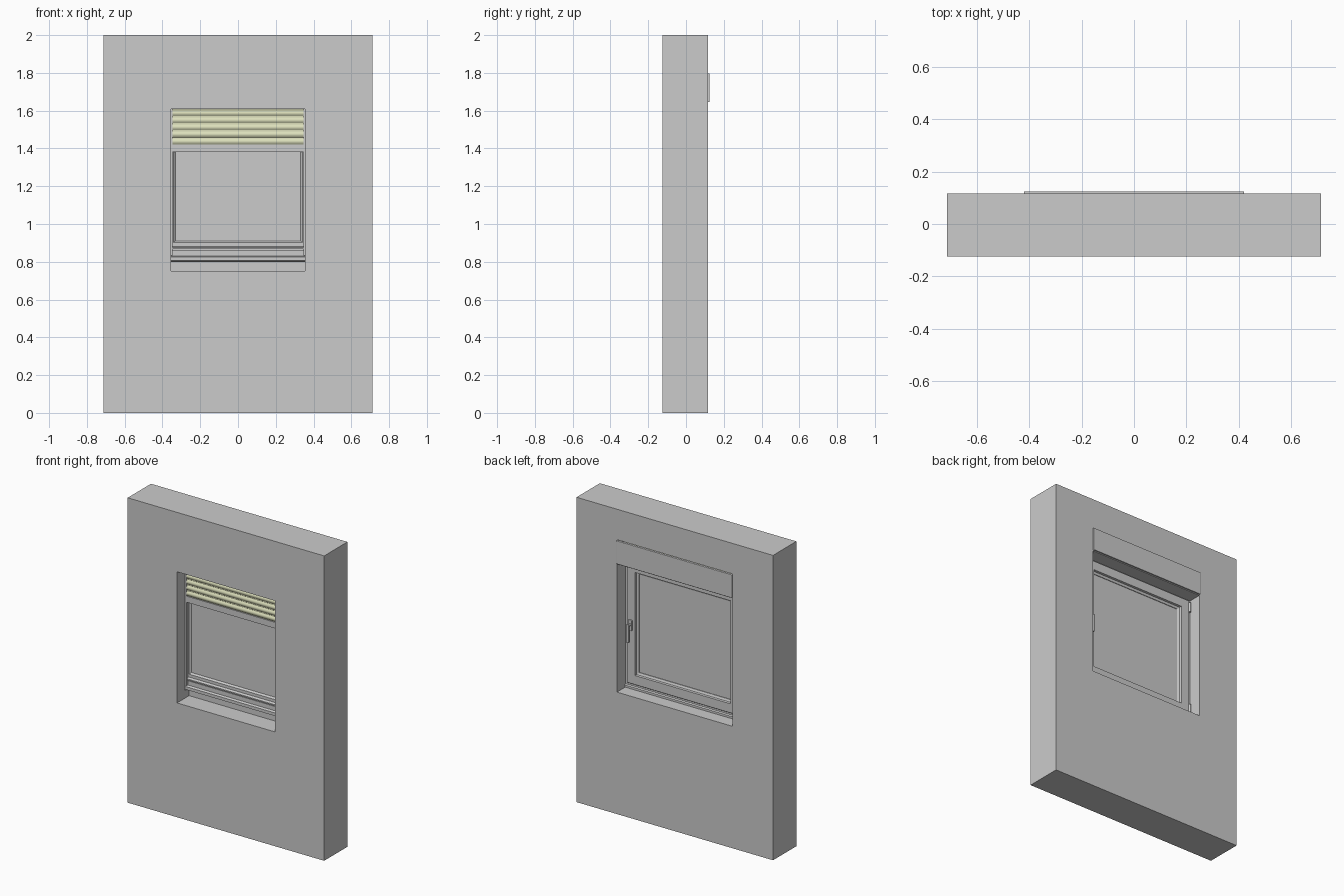
import bpy, bmesh, math
from mathutils import Matrix

if "Cube" in bpy.data.objects:
    bpy.data.objects.remove(bpy.data.objects["Cube"])


def finish(name, bm, mat=None, smooth=False):
    bmesh.ops.recalc_face_normals(bm, faces=bm.faces)
    me = bpy.data.meshes.new(name)
    bm.to_mesh(me)
    bm.free()
    ob = bpy.data.objects.new(name, me)
    bpy.context.collection.objects.link(ob)
    if mat:
        me.materials.append(mat)
    if smooth:
        bpy.ops.object.select_all(action='DESELECT')
        ob.select_set(True)
        bpy.context.view_layer.objects.active = ob
        bpy.ops.object.shade_smooth_by_angle(angle=math.radians(35))
    return ob


def box(name, x, y, z, bevel=0):
    bm = bmesh.new()
    bmesh.ops.create_cube(bm, size=1)
    for v in bm.verts:
        v.co = [a + (c + 0.5) * (b - a) for c, (a, b) in zip(v.co, (x, y, z))]
    if bevel:
        bmesh.ops.bevel(bm, geom=bm.edges[:], offset=bevel, segments=2,
                        affect='EDGES', profile=0.5)
    return finish(name, bm)


def extrude_x(name, pts, x0, x1, mat=None, smooth=False):
    """Closed (y, z) profile extruded along x."""
    bm = bmesh.new()
    f = bm.faces.new([bm.verts.new((x0, y, z)) for y, z in pts])
    r = bmesh.ops.extrude_face_region(bm, geom=[f])
    vs = [g for g in r['geom'] if isinstance(g, bmesh.types.BMVert)]
    bmesh.ops.translate(bm, verts=vs, vec=(x1 - x0, 0, 0))
    return finish(name, bm, mat, smooth)


def mitred_frame(name, hx, z0, z1, profile):
    """Closed (inset, y) profile swept round a rectangle with mitred corners."""
    bm = bmesh.new()
    rings = []
    for i, y in profile:
        rings.append([bm.verts.new(c) for c in (
            (-hx + i, y, z0 + i), (hx - i, y, z0 + i),
            (hx - i, y, z1 - i), (-hx + i, y, z1 - i))])
    for k, a in enumerate(rings):
        b = rings[(k + 1) % len(rings)]
        for j in range(4):
            n = (j + 1) % 4
            bm.faces.new((a[j], a[n], b[n], b[j]))
    return finish(name, bm)


def cylinder(name, r, depth, loc, axis='Z'):
    rot = {'Z': Matrix(), 'X': Matrix.Rotation(math.pi / 2, 4, 'Y'),
           'Y': Matrix.Rotation(math.pi / 2, 4, 'X')}[axis]
    bm = bmesh.new()
    bmesh.ops.create_cone(bm, cap_ends=True, segments=20, radius1=r, radius2=r,
                          depth=depth, matrix=Matrix.Translation(loc) @ rot)
    return finish(name, bm, smooth=True)


slat_mat = bpy.data.materials.new("pale_yellow")
slat_mat.diffuse_color = (0.72, 0.74, 0.50, 1)
slat_mat.use_nodes = True
slat_mat.node_tree.nodes["Principled BSDF"].inputs["Base Color"].default_value = slat_mat.diffuse_color

# Wall with a smaller front opening and a larger rear rebate
wall = box("wall", (-0.713, 0.713), (-0.125, 0.116), (0, 2))
cutters = [box("front_cutter", (-0.355, 0.355), (-0.2, 0.0), (0.75, 1.61)),
           box("rear_cutter", (-0.42, 0.42), (-0.042, 0.2), (0.80, 1.80))]
bpy.context.view_layer.objects.active = wall
for c in cutters:
    m = wall.modifiers.new(c.name, 'BOOLEAN')
    m.operation, m.solver, m.object = 'DIFFERENCE', 'EXACT', c
    bpy.ops.object.modifier_apply(modifier=m.name)
    bpy.data.objects.remove(c)

# Fixed frame and opening sash
mitred_frame("fixed_frame", 0.42, 0.80, 1.64,
             [(0, -0.025), (0.06, -0.025), (0.06, 0.0), (0.04, 0.0),
              (0.04, 0.026), (0, 0.026)])
mitred_frame("sash", 0.408, 0.835, 1.635,
             [(0.042, -0.018), (0.066, -0.018), (0.078, -0.006), (0.078, 0.014),
              (0.064, 0.020), (0.062, 0.034), (0.003, 0.034), (0, 0.031),
              (0, 0.027), (0.042, 0.027)])
box("glass_pane", (-0.34, 0.34), (-0.008, 0.010), (0.90, 1.57))

# Drip rail and lower weather profile on the outside
extrude_x("drip_rail", [(-0.018, 0.882), (-0.034, 0.876), (-0.034, 0.868),
                        (-0.018, 0.868)], -0.355, 0.355)
extrude_x("sill_profile", [(-0.024, 0.832), (-0.040, 0.826), (-0.040, 0.806),
                           (-0.024, 0.801)], -0.42, 0.42)
# Inside bottom moulding
extrude_x("inner_bottom_strip", [(0.025, 0.802), (0.034, 0.802), (0.034, 0.816),
                                 (0.025, 0.822)], -0.42, 0.42)

# Side guide rails for the shutter
for side, s in (("left", -1), ("right", 1)):
    xs = sorted((s * 0.346, s * 0.42))
    box(side + "_guide_rail", xs, (-0.041, -0.025), (0.832, 1.64))

# Shutter curtain: curved slats stacked upward, plus grey end bar
pitch, n = 0.0375, 8
outer = [(-0.032 - 0.008 * math.sin(math.pi * k / n), pitch * 0.9 * k / n)
         for k in range(n + 1)]
inner = [(y + 0.003, z) for y, z in reversed(outer)]
slat = extrude_x("shutter_slats", [(y, z + 1.42) for y, z in outer + inner],
                 -0.35, 0.35, slat_mat, True)
arr = slat.modifiers.new("stack", 'ARRAY')
arr.count, arr.use_relative_offset, arr.use_constant_offset = 6, False, True
arr.constant_offset_displace = (0, 0, pitch)
extrude_x("slat_link_web", [(-0.033, 1.42), (-0.030, 1.42), (-0.030, 1.645),
                            (-0.033, 1.645)], -0.35, 0.35, slat_mat)
box("shutter_end_bar", (-0.35, 0.35), (-0.039, -0.028), (1.38, 1.42))

# Rolled curtain and axle inside the box
steps, turns = 60, 2.5
spiral = []
for k in range(steps + 1):
    a, r = math.tau * turns * k / steps, 0.058 - 0.022 * k / steps
    spiral.append((a, r))
ribbon = [(0.035 - r * math.cos(a), 1.722 + r * math.sin(a)) for a, r in spiral]
ribbon += [(0.035 - (r - 0.005) * math.cos(a), 1.722 + (r - 0.005) * math.sin(a))
           for a, r in reversed(spiral)]
extrude_x("rolled_curtain", ribbon, -0.39, 0.39, slat_mat, True)
cylinder("roller_axle", 0.022, 0.83, (0, 0.035, 1.722), 'X')

# Shutter box: bottom board and inside cover
box("box_bottom", (-0.42, 0.42), (-0.025, 0.116), (1.64, 1.652))
box("box_cover", (-0.42, 0.42), (0.110, 0.125), (1.645, 1.797), 0.002)

# Handle: rosette, neck and hanging lever
box("handle_rosette", (0.365, 0.391), (0.033, 0.041), (1.185, 1.255), 0.003)
cylinder("handle_neck", 0.008, 0.026, (0.378, 0.052, 1.225), 'Y')
box("handle_lever", (0.369, 0.387), (0.058, 0.070), (1.115, 1.237), 0.004)

# Hinges on the other side
for name, z in (("lower", 0.875), ("upper", 1.585)):
    cylinder(name + "_hinge", 0.008, 0.065, (-0.408, 0.038, z))
